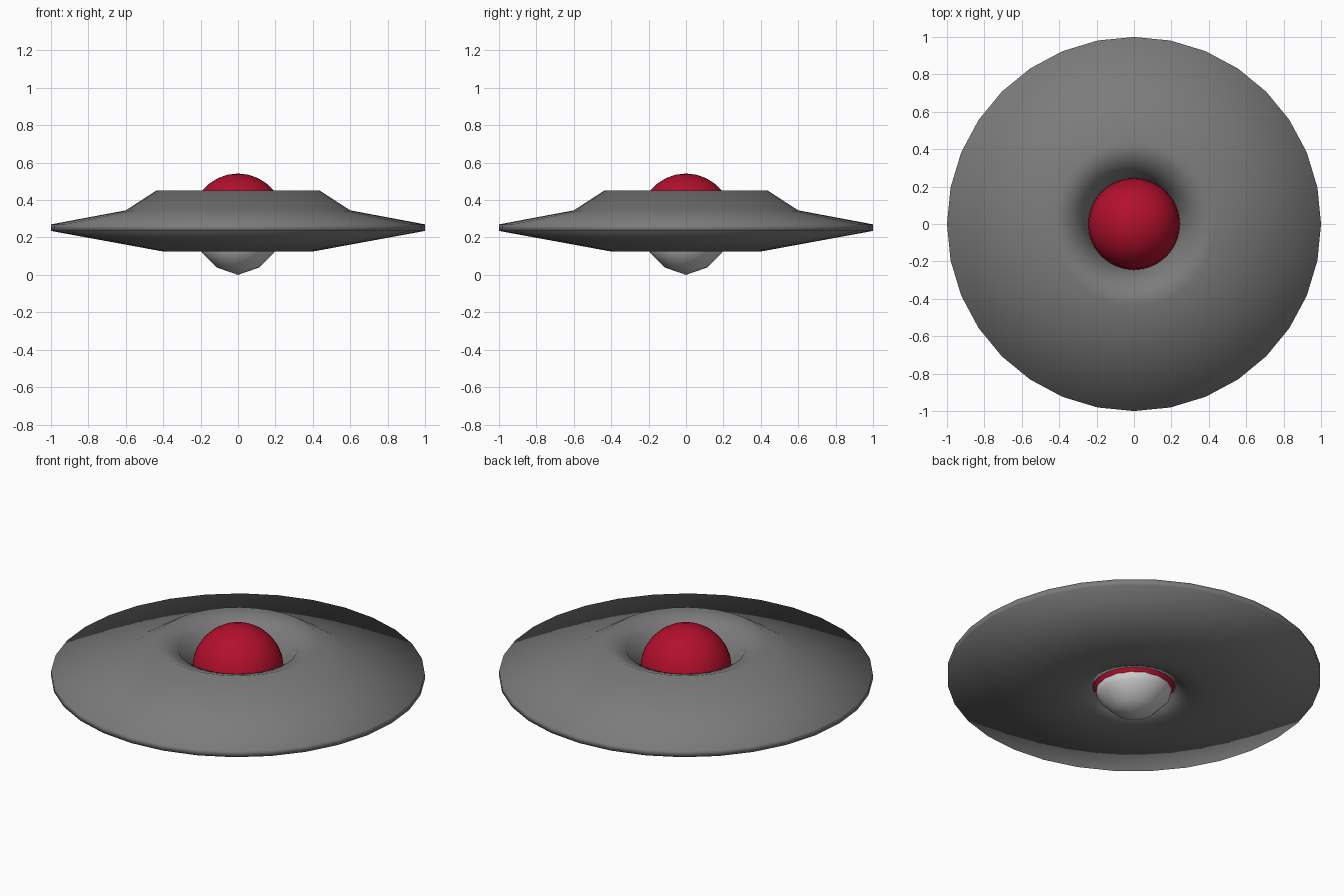
import bpy, bmesh, math

if "Cube" in bpy.data.objects:
    bpy.data.objects.remove(bpy.data.objects["Cube"])


def material(name, rgb):
    m = bpy.data.materials.new(name)
    m.diffuse_color = (*rgb, 1)
    m.use_nodes = True
    m.node_tree.nodes["Principled BSDF"].inputs["Base Color"].default_value = m.diffuse_color
    return m


def lathe(name, profile, sides, closed=False, mat=None):
    """Spin (radius, z) points around the z axis."""
    bm = bmesh.new()
    rings = []
    for r, z in profile:
        if r < 1e-5:
            rings.append([bm.verts.new((0, 0, z))] * sides)
        else:
            rings.append([bm.verts.new((r * math.cos(2 * math.pi * i / sides),
                                        r * math.sin(2 * math.pi * i / sides), z))
                          for i in range(sides)])
    pairs = list(zip(rings, rings[1:]))
    if closed:
        pairs.append((rings[-1], rings[0]))
    for a, b in pairs:
        for i in range(sides):
            j = (i + 1) % sides
            bm.faces.new(dict.fromkeys((a[i], a[j], b[j], b[i])))
    bmesh.ops.recalc_face_normals(bm, faces=bm.faces)
    for f in bm.faces:
        f.smooth = True
    me = bpy.data.meshes.new(name)
    bm.to_mesh(me)
    bm.free()
    ob = bpy.data.objects.new(name, me)
    bpy.context.collection.objects.link(ob)
    if mat:
        me.materials.append(mat)
    return ob


dark = material("dark_metal", (0.2, 0.2, 0.2))
red = material("red_glass", (0.45, 0.005, 0.025))

# Saucer hull: raised collar on top, thin rim, shallow recess below
lathe("saucer_hull", [
    (0.22, 0.175), (0.30, 0.14), (0.40, 0.125), (1.0, 0.235), (1.0, 0.27),
    (0.60, 0.345), (0.435, 0.452), (0.32, 0.41), (0.25, 0.29)],
    32, closed=True, mat=dark)

# Red ball seated in the middle of the hull
R, N = 0.245, 14
lathe("core_ball", [(R * math.sin(math.pi * i / N), 0.297 - R * math.cos(math.pi * i / N))
                    for i in range(N + 1)], 32, mat=red)

# Pale bowl under the ball
lathe("lower_bowl", [(0, 0.0), (0.115, 0.04), (0.193, 0.12), (0.204, 0.155),
                     (0.17, 0.22), (0, 0.25)], 16)
